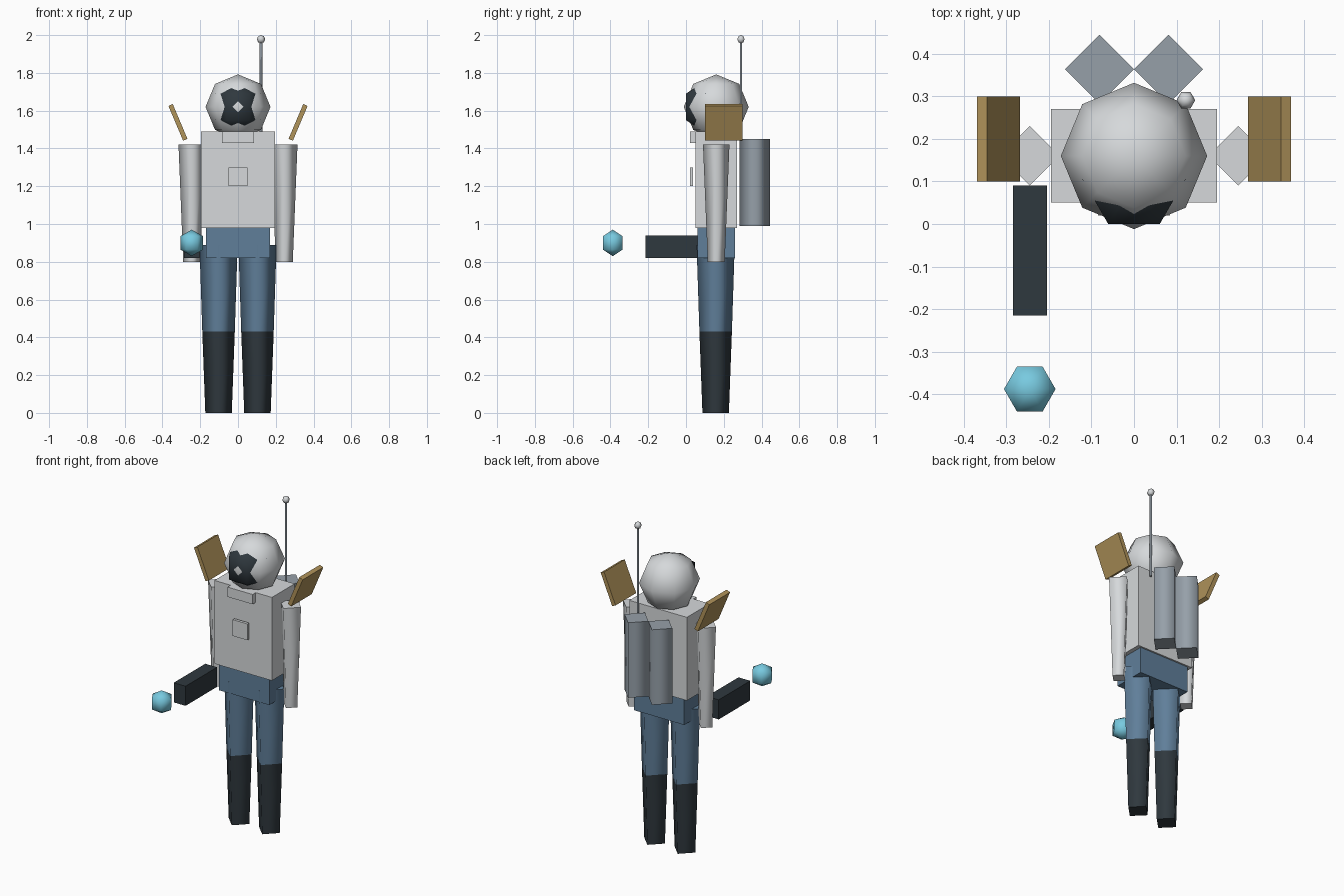
import bpy, bmesh
from math import sin, cos, pi
from mathutils import Matrix, Vector

if "Cube" in bpy.data.objects:
    bpy.data.objects.remove(bpy.data.objects["Cube"])


def material(name, *srgb):
    """Flat material from 0-255 display values."""
    lin = [((c / 255 + 0.055) / 1.055) ** 2.4 for c in srgb] + [1.0]
    m = bpy.data.materials.new(name)
    m.use_nodes = True
    m.diffuse_color = lin
    bsdf = next(n for n in m.node_tree.nodes if n.type == "BSDF_PRINCIPLED")
    bsdf.inputs["Base Color"].default_value = lin
    bsdf.inputs["Roughness"].default_value = 0.8
    return m


WHITE = material("suit white", 214, 217, 219)
BLUE = material("trouser blue", 96, 127, 154)
BLACK = material("dark charcoal", 47, 56, 62)
GOLD = material("panel gold", 176, 147, 90)
CYAN = material("crystal cyan", 120, 202, 224)
STEEL = material("tank steel", 150, 160, 169)


def finish(name, bm, mats):
    bmesh.ops.recalc_face_normals(bm, faces=bm.faces)
    mesh = bpy.data.meshes.new(name)
    bm.to_mesh(mesh)
    bm.free()
    for m in mats:
        mesh.materials.append(m)
    obj = bpy.data.objects.new(name, mesh)
    bpy.context.collection.objects.link(obj)
    return obj


def box(name, lo, hi, mat, tilt=0.0):
    """Box between two corners, optionally tilted about its own y axis."""
    lo, hi = Vector(lo), Vector(hi)
    bm = bmesh.new()
    mtx = (Matrix.Translation((lo + hi) / 2) @ Matrix.Rotation(tilt, 4, "Y")
           @ Matrix.Diagonal((*(hi - lo), 1)))
    bmesh.ops.create_cube(bm, size=1, matrix=mtx)
    return finish(name, bm, [mat])


def lathe(name, profile, sides, loc, mats):
    """Smooth turned shape from (radius, z) points; one material per band."""
    bm = bmesh.new()
    rings = []
    for r, z in profile:
        count = sides if r > 1e-5 else 1
        rings.append([bm.verts.new((loc[0] + r * cos(2 * pi * i / sides),
                                    loc[1] + r * sin(2 * pi * i / sides),
                                    loc[2] + z)) for i in range(count)])
    for k, (a, b) in enumerate(zip(rings, rings[1:])):
        for i in range(sides):
            j = (i + 1) % sides
            quad = [a[i % len(a)], a[j % len(a)], b[j % len(b)], b[i % len(b)]]
            face = bm.faces.new(list(dict.fromkeys(quad)))
            face.smooth = True
            face.material_index = min(k, len(mats) - 1)
    # flat end caps with crisp rims
    for ring, index in ((rings[0], 0), (rings[-1], len(mats) - 1)):
        if len(ring) > 1:
            cap = bm.faces.new(ring)
            cap.material_index = index
            for e in cap.edges:
                e.smooth = False
    return finish(name, bm, mats)


def ball(name, radius, sides, bands, loc, mat):
    profile = [(radius * sin(pi * k / bands), -radius * cos(pi * k / bands))
               for k in range(bands + 1)]
    return lathe(name, profile, sides, loc, [mat])


# Body
box("torso", (-0.195, 0.05, 0.98), (0.195, 0.27, 1.49), WHITE)
box("pelvis", (-0.17, 0.06, 0.82), (0.17, 0.26, 0.98), BLUE)
box("collar", (-0.085, 0.02, 1.43), (0.085, 0.2, 1.49), WHITE)
box("chest_panel", (-0.05, 0.02, 1.2), (0.05, 0.037, 1.3), WHITE)

# Head
ball("helmet", 0.172, 8, 4, (0, 0.16, 1.62), WHITE)
ball("visor", 0.14, 6, 3, (0, 0.105, 1.62), BLACK)

# Limbs, back tanks and shoulder panels, one per side
for side, s in (("left", 1), ("right", -1)):
    lathe(side + "_arm", [(0.045, 0.8), (0.07, 1.42)], 4,
          (s * 0.245, 0.16, 0), [WHITE])
    lathe(side + "_leg", [(0.07, 0), (0.086, 0.43), (0.101, 0.89)], 4,
          (s * 0.103, 0.157, 0), [BLACK, BLUE])
    lathe(side + "_tank", [(0.081, 0.99), (0.081, 1.45)], 4,
          (s * 0.081, 0.364, 0), [STEEL])
    x = s * 0.318
    box(side + "_shoulder_panel", (x - 0.0125, 0.1, 1.438),
        (x + 0.0125, 0.3, 1.638), GOLD, tilt=s * 0.4)

# Antenna
lathe("antenna_rod", [(0.007, 1.44), (0.007, 1.98)], 6, (0.122, 0.291, 0), [STEEL])
ball("antenna_tip", 0.022, 6, 4, (0.122, 0.291, 1.978), WHITE)

# Hand tool and its floating crystal
box("hand_tool", (-0.285, -0.215, 0.82), (-0.205, 0.09, 0.94), BLACK)
ball("crystal", 0.07, 6, 3, (-0.245, -0.388, 0.9), CYAN)
